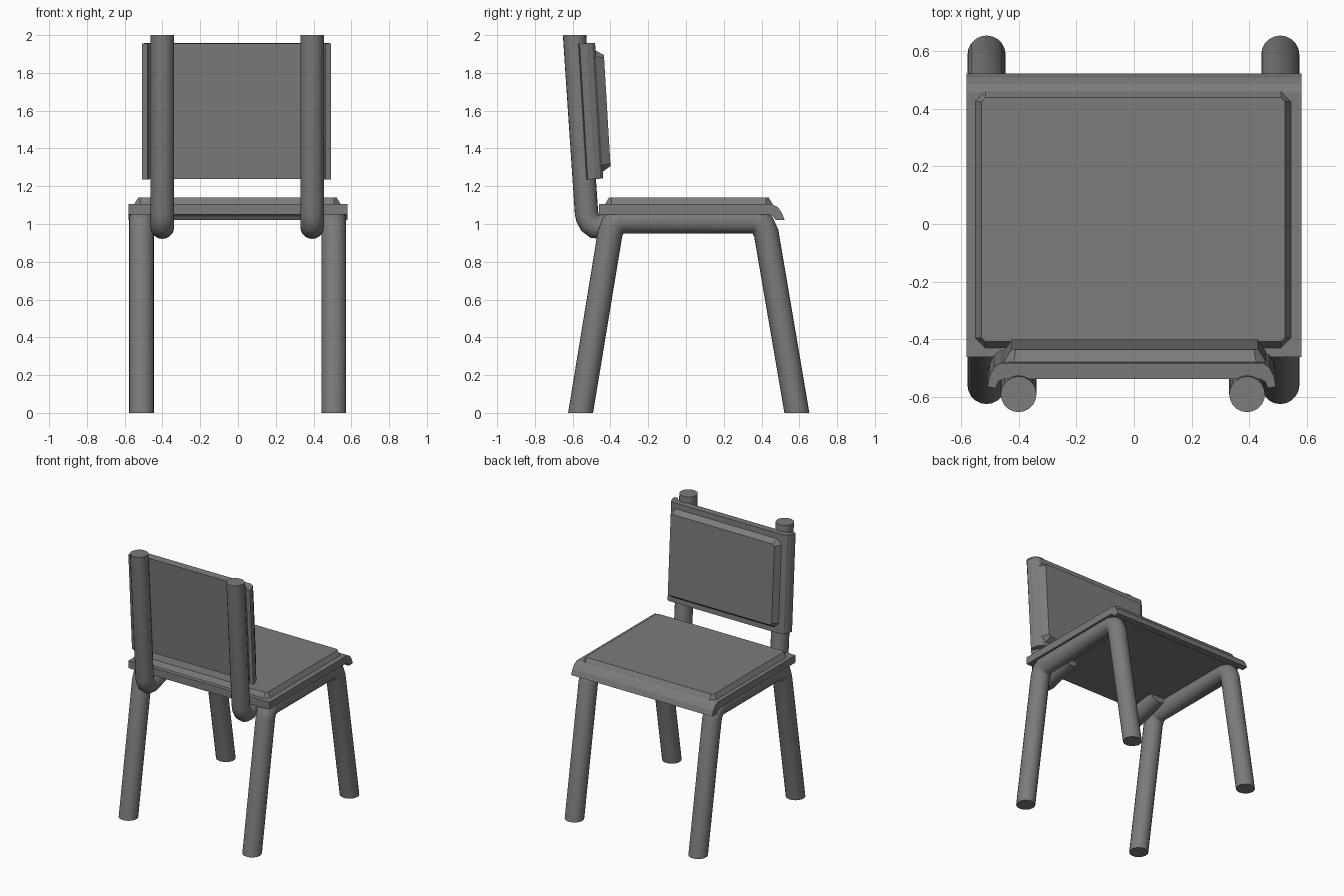
import bpy, bmesh, math
from mathutils import Vector

if "Cube" in bpy.data.objects:
    bpy.data.objects.remove(bpy.data.objects["Cube"])

TILT = math.radians(3.4)  # backward lean of the backrest

# Dark grey finish shared by all parts
dark = bpy.data.materials.new("dark_grey")
dark.diffuse_color = (0.2, 0.2, 0.2, 1)
dark.use_nodes = True
dark.node_tree.nodes["Principled BSDF"].inputs["Base Color"].default_value = dark.diffuse_color


def finish(bm, name, smooth=False):
    bmesh.ops.recalc_face_normals(bm, faces=bm.faces)
    mesh = bpy.data.meshes.new(name)
    bm.to_mesh(mesh)
    bm.free()
    mesh.materials.append(dark)
    ob = bpy.data.objects.new(name, mesh)
    bpy.context.collection.objects.link(ob)
    if smooth:
        bpy.ops.object.select_all(action='DESELECT')
        ob.select_set(True)
        bpy.context.view_layer.objects.active = ob
        bpy.ops.object.shade_smooth_by_angle(angle=math.radians(35))
    return ob


def loft(bm, rings):
    """Skin closed rings of equal length and cap both ends."""
    rings = [[bm.verts.new(p) for p in ring] for ring in rings]
    n = len(rings[0])
    for a, b in zip(rings, rings[1:]):
        for i in range(n):
            j = (i + 1) % n
            bm.faces.new((a[i], a[j], b[j], b[i]))
    bm.faces.new(rings[0][::-1])
    bm.faces.new(rings[-1])


def tube(name, x, path, r, sides=20):
    """Mitred round tube along a (y, z) path; steep ends are cut level."""
    pts = [Vector(p) for p in path]
    dirs = [(b - a).normalized() for a, b in zip(pts, pts[1:])]
    rings = []
    for i, p in enumerate(pts):
        d0, d1 = dirs[max(i - 1, 0)], dirs[min(i, len(dirs) - 1)]
        t = (d0 + d1).normalized()
        n = Vector((-t.y, t.x)) / max(t.dot(d0), 0.5)
        if i in (0, len(pts) - 1) and abs(t.y) > 0.9:
            n = Vector((math.copysign(1, n.x), 0))
        rings.append([])
        for k in range(sides):
            a = 2 * math.pi * k / sides
            q = p + n * r * math.sin(a)
            rings[-1].append((x + r * math.cos(a), q.x, q.y))
    bm = bmesh.new()
    loft(bm, rings)
    return finish(bm, name, True)


def cushion(name, w, h, thick, inset, cut):
    """Thin pad with cut corners and sloping edges."""
    def outline(hw, hh, c, z):
        return [(hw, -hh + c, z), (hw, hh - c, z), (hw - c, hh, z), (-hw + c, hh, z),
                (-hw, hh - c, z), (-hw, -hh + c, z), (-hw + c, -hh, z), (hw - c, -hh, z)]
    bm = bmesh.new()
    loft(bm, [outline(w / 2, h / 2, cut, 0),
              outline(w / 2 - inset, h / 2 - inset, cut * 0.4, thick)])
    return finish(bm, name)


# Side frames: back leg, rail and front leg in one bent tube
leg_path = [(-0.558, 0), (-0.402, 0.95), (-0.386, 0.993), (-0.35, 1.017),
            (0.37, 1.017), (0.406, 0.993), (0.425, 0.95), (0.587, 0)]
# Back posts: lean back, curve under the seat and run up into it
post_path = [(-0.59, 2.0), (-0.527, 1.06), (-0.521, 1.032), (-0.506, 1.005),
             (-0.482, 0.987), (-0.452, 0.984), (-0.22, 1.055)]
for side, s in (("left", -1), ("right", 1)):
    tube(side + "_leg_frame", s * 0.509 - 0.002, leg_path, 0.066)
    tube(side + "_back_post", s * 0.396 - 0.004, post_path, 0.062)

# Seat panel with a lip curling down at the far edge
seat_profile = [(-0.46, 1.05), (-0.46, 1.105), (0.455, 1.105), (0.485, 1.09),
                (0.507, 1.06), (0.522, 1.022), (0.475, 1.02), (0.462, 1.04), (0.44, 1.05)]
bm = bmesh.new()
loft(bm, [[(x, y, z) for y, z in seat_profile] for x in (-0.58, 0.58)])
finish(bm, "seat_panel")

# Seat cushion
seat_pad = cushion("seat_cushion", 1.095, 0.89, 0.037, 0.022, 0.035)
seat_pad.location = (-0.003, 0.015, 1.103)

# Backrest panel with side edges curling backwards
half = [(0.455, 0), (0.477, -0.015), (0.492, -0.045), (0.5, -0.082),
        (0.472, -0.088), (0.462, -0.064), (0.445, -0.056)]
outline = half + [(-x, y) for x, y in half[::-1]]
bm = bmesh.new()
loft(bm, [[(x, y, z) for x, y in outline] for z in (-0.36, 0.36)])
back = finish(bm, "backrest_panel")
back.location = (-0.008, -0.46, 1.6)
back.rotation_euler.x = TILT

# Backrest cushion
back_pad = cushion("backrest_cushion", 0.91, 0.645, 0.044, 0.028, 0.035)
back_pad.location = (0.003, -0.461, 1.598)
back_pad.rotation_euler.x = TILT - math.pi / 2
